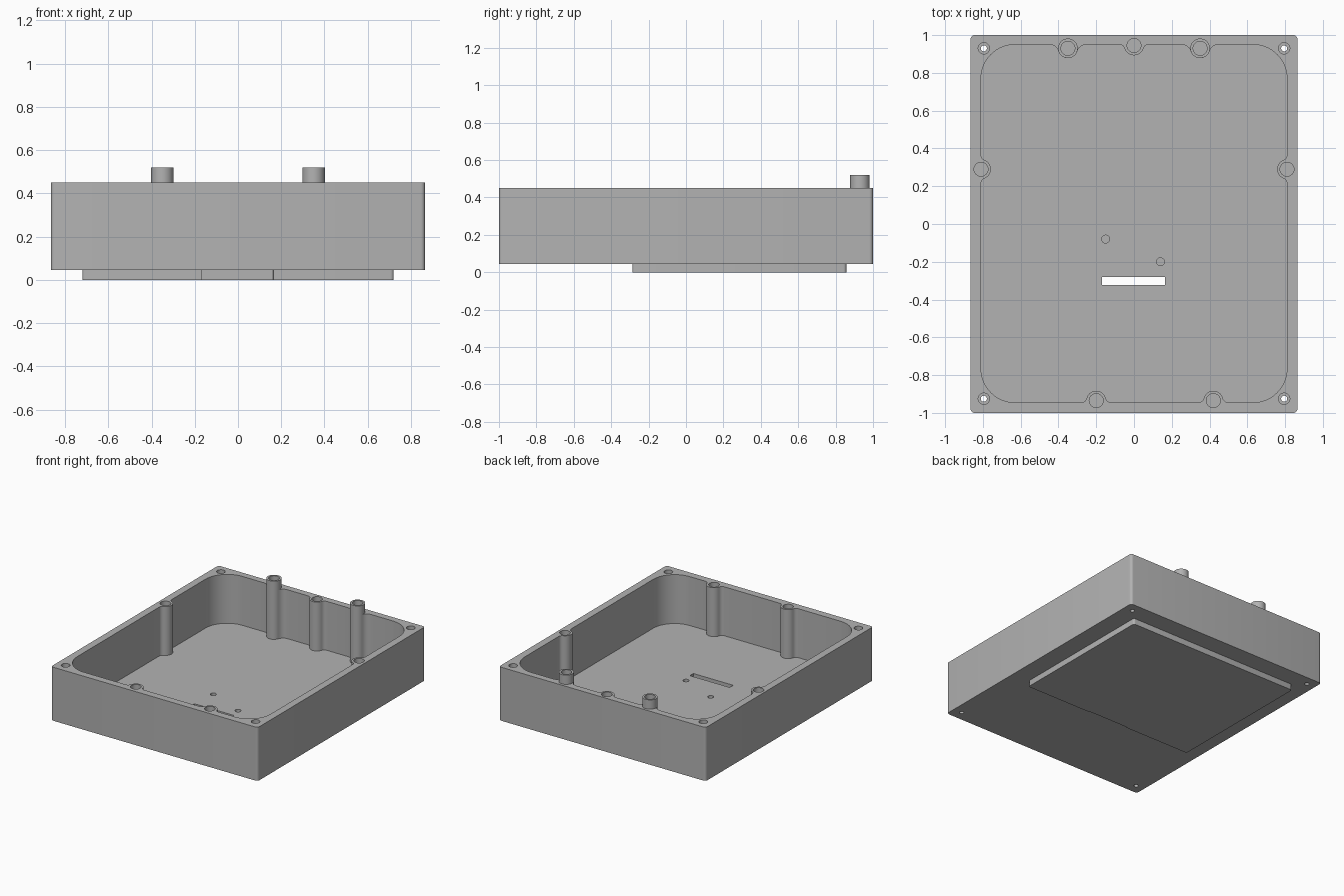
import bpy, bmesh
from math import pi, cos, sin, sqrt, atan2
from mathutils import Vector

if "Cube" in bpy.data.objects:
    bpy.data.objects.remove(bpy.data.objects["Cube"])

grey = bpy.data.materials.new("plain grey")
grey.use_nodes = True
colour = (0.45, 0.45, 0.45, 1)
grey.diffuse_color = colour
grey.node_tree.nodes["Principled BSDF"].inputs["Base Color"].default_value = colour

BASE, FLOOR, RIM, PEG_TOP = 0.045, 0.08, 0.45, 0.52
BOSS_R, HOLE_R = 0.052, 0.037
X, BACK, FRONT = 0.81, 0.95, -0.945


def arc(cx, cy, r, a, b, n=10):
    return [Vector((cx + r * cos(a + (b - a) * i / n), cy + r * sin(a + (b - a) * i / n)))
            for i in range(n + 1)]


def rounded_rect(x0, x1, y0, y1, r, n=5):
    corners = [(x1 - r, y1 - r), (x0 + r, y1 - r), (x0 + r, y0 + r), (x1 - r, y0 + r)]
    return [p for i, (x, y) in enumerate(corners)
            for p in arc(x, y, r, i * pi / 2, (i + 1) * pi / 2, n)]


def circle(x, y, r, n=32):
    return arc(x, y, r, 0, 2 * pi, n)[:-1]


def prism(name, outline, z0, z1):
    """Extrude a closed counter-clockwise outline between two heights."""
    bm = bmesh.new()
    face = bm.faces.new([bm.verts.new((p.x, p.y, z0)) for p in outline])
    ext = bmesh.ops.extrude_face_region(bm, geom=[face])["geom"]
    bmesh.ops.translate(bm, vec=(0, 0, z1 - z0),
                        verts=[v for v in ext if isinstance(v, bmesh.types.BMVert)])
    bmesh.ops.recalc_face_normals(bm, faces=bm.faces)
    mesh = bpy.data.meshes.new(name)
    bm.to_mesh(mesh)
    bm.free()
    ob = bpy.data.objects.new(name, mesh)
    bpy.context.collection.objects.link(ob)
    mesh.materials.append(grey)
    return ob


def cut(ob, outline, z0, z1):
    """Subtract a prism from the object."""
    cutter = prism("cutter", outline, z0, z1)
    cutter.hide_render = True
    mod = ob.modifiers.new("cut", "BOOLEAN")
    mod.operation, mod.solver, mod.object = "DIFFERENCE", "EXACT", cutter
    bpy.ops.object.select_all(action="DESELECT")
    bpy.context.view_layer.objects.active = ob
    ob.select_set(True)
    bpy.ops.object.modifier_apply(modifier="cut")
    bpy.data.objects.remove(cutter)


def smooth(ob):
    bpy.ops.object.select_all(action="DESELECT")
    bpy.context.view_layer.objects.active = ob
    ob.select_set(True)
    bpy.ops.object.shade_smooth_by_angle(angle=0.6)


def boss_outline(cx, cy, along, fillet):
    """Boss bulging from a wall into the cavity, blended with fillets."""
    along = Vector(along)
    inward = Vector((-along.y, along.x))
    wall = max(-Vector((cx, cy)).dot(inward), 0)
    limit = X if along.x == 0 else (BACK if cy > 0 else -FRONT)
    d = limit - wall
    dx = sqrt((BOSS_R + fillet) ** 2 - (fillet - d) ** 2)
    a = atan2(fillet - d, dx)
    pts = arc(-dx, fillet, fillet, -pi / 2, -a, 6)
    pts += arc(0, d, BOSS_R, pi - a, a, 16)[1:-1]
    pts += arc(dx, fillet, fillet, pi + a, 1.5 * pi, 6)
    origin = Vector((cx, cy)) - inward * d
    return [origin + along * p.x + inward * p.y for p in pts]


# Boss positions in counter-clockwise order, grouped by wall
pegs = [(0.35, 0.93), (-0.35, 0.93)]
walls = [
    ((0, 1), [(0.81, 0.29)]),
    ((-1, 0), [pegs[0], (0, 0.945), pegs[1]]),
    ((0, -1), [(-0.81, 0.29)]),
    ((1, 0), [(-0.2, -0.935), (0.42, -0.935)]),
]
bosses = [b for _, group in walls for b in group]

# Cavity outline: four walls with bosses, joined by large round corners
r = 0.18
centres = [(X - r, BACK - r), (r - X, BACK - r), (r - X, FRONT + r), (X - r, FRONT + r)]
cavity = []
for i, (along, group) in enumerate(walls):
    for b in group:
        cavity += boss_outline(*b, along, 0.05 if b in pegs else 0.03)
    cavity += arc(*centres[i], r, i * pi / 2, (i + 1) * pi / 2, 14)

# Housing with cavity
housing = prism("housing", rounded_rect(-0.865, 0.865, -1, 1, 0.02), BASE, RIM)
cut(housing, cavity, FLOOR, RIM + 0.1)

# Blind screw holes in the bosses
for x, y in bosses:
    cut(housing, circle(x, y, HOLE_R), RIM - 0.15, RIM + 0.1)

# Stepped through holes in the corners
for x in (-0.795, 0.795):
    for y in (-0.925, 0.93):
        cut(housing, circle(x, y, 0.03), RIM - 0.1, RIM + 0.1)
        cut(housing, circle(x, y, 0.016), 0, RIM)

# Two small floor holes and the cable slot
for x, y in ((-0.15, -0.08), (0.14, -0.2)):
    cut(housing, circle(x, y, 0.021), 0, 0.2)
slot = rounded_rect(-0.169, 0.164, -0.322, -0.28, 0.001, 1)
cut(housing, slot, 0, 0.2)
smooth(housing)

# Raised pad under the floor
pad = prism("underside_pad", rounded_rect(-0.72, 0.72, -0.287, 0.857, 0.015), 0, BASE)
cut(pad, slot, -0.1, 0.2)
smooth(pad)

# Tall tubular pegs standing above the rim
for side, (x, y) in zip(("left", "right"), pegs):
    peg = prism(side + "_peg", circle(x, y, BOSS_R), RIM, PEG_TOP)
    cut(peg, circle(x, y, HOLE_R), RIM - 0.1, PEG_TOP + 0.1)
    smooth(peg)
